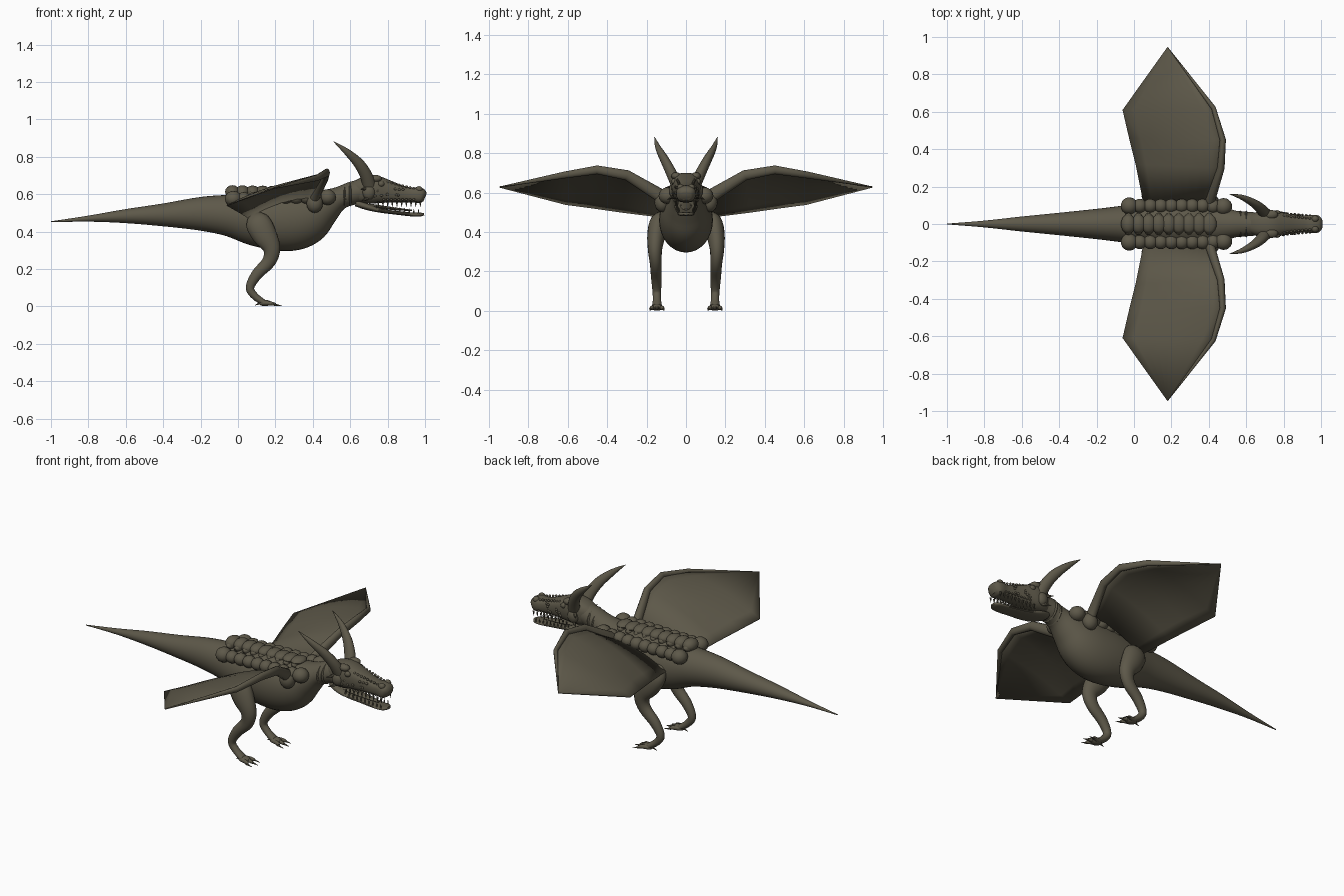
import bpy, bmesh, math, random
from mathutils import Vector, Matrix

random.seed(4)
cube = bpy.data.objects.get("Cube")
if cube:
    bpy.data.objects.remove(cube, do_unlink=True)

hide = bpy.data.materials.new("olive_hide")
hide.use_nodes = True
COLOUR = (0.11, 0.098, 0.067, 1)
hide.diffuse_color = COLOUR
hide.node_tree.nodes["Principled BSDF"].inputs["Base Color"].default_value = COLOUR


def finish(name, bm, angle=40):
    bmesh.ops.recalc_face_normals(bm, faces=bm.faces)
    mesh = bpy.data.meshes.new(name)
    bm.to_mesh(mesh)
    bm.free()
    mesh.materials.append(hide)
    ob = bpy.data.objects.new(name, mesh)
    bpy.context.collection.objects.link(ob)
    bpy.ops.object.select_all(action='DESELECT')
    ob.select_set(True)
    bpy.context.view_layer.objects.active = ob
    bpy.ops.object.shade_smooth_by_angle(angle=math.radians(angle))
    return ob


def spline(points, steps):
    """Catmull-Rom interpolation of equal-length tuples."""
    pts = [Vector(p) for p in points]
    out = []
    for i in range(len(pts) - 1):
        a, b, c, d = pts[max(i - 1, 0)], pts[i], pts[i + 1], pts[min(i + 2, len(pts) - 1)]
        for k in range(steps):
            t = k / steps
            out.append(b + (c - a) * (t / 2) + (a * 2 - b * 5 + c * 4 - d) * (t * t / 2)
                       + (b * 3 - a - c * 3 + d) * (t ** 3 / 2))
    return out + [pts[-1]]


def loft(bm, stations, sides=20, steps=4, ref=(0, 1, 0), power=1.0):
    """Skin rings through (x, y, z, radius along ref, other radius)."""
    st = spline(stations, steps) if steps > 1 else [Vector(s) for s in stations]
    centres = [Vector(s[:3]) for s in st]
    rings = []
    for i, s in enumerate(st):
        tan = (centres[min(i + 1, len(st) - 1)] - centres[max(i - 1, 0)]).normalized()
        a = Vector(ref)
        a = (a - tan * a.dot(tan)).normalized()
        b = tan.cross(a)
        ring = []
        for k in range(sides):
            u = math.tau * k / sides
            c, n = math.cos(u), math.sin(u)
            c, n = (math.copysign(abs(v) ** power, v) for v in (c, n))
            ring.append(bm.verts.new(centres[i] + a * c * max(s[3], .001) + b * n * max(s[4], .001)))
        rings.append(ring)
    for r, q in zip(rings, rings[1:]):
        for k in range(sides):
            j = (k + 1) % sides
            bm.faces.new((r[k], r[j], q[j], q[k]))
    bm.faces.new(rings[0])
    bm.faces.new(rings[-1])


def ball(bm, centre, size, segments=14):
    m = Matrix.Translation(centre) @ Matrix.Diagonal((*size, 1))
    bmesh.ops.create_uvsphere(bm, u_segments=segments, v_segments=segments // 2 + 1, radius=1, matrix=m)


def spike(bm, base, tip, r, sides=6):
    loft(bm, [(*base, r, r), (*tip, .0005, .0005)], sides, 1, (1, 0.1, 0))


# Tail, belly and neck: x, top, bottom, half width
profile = [(-1, .455, .45, .002), (-.8, .485, .453, .018), (-.6, .52, .445, .04), (-.4, .55, .428, .06),
           (-.2, .585, .405, .081), (-.05, .598, .375, .1), (.08, .61, .327, .122), (.2, .62, .3, .135),
           (.3, .625, .3, .135), (.38, .63, .34, .125), (.46, .632, .43, .1), (.54, .64, .515, .072),
           (.62, .67, .545, .064), (.7, .685, .565, .06)]
bm = bmesh.new()
loft(bm, [(x, 0, (t + b) / 2, w, (t - b) / 2) for x, t, b, w in profile], 32, 5)
finish("body", bm)

# Skin folds around the throat
bm = bmesh.new()
for x, z in ((.54, .575), (.57, .588), (.6, .6)):
    loft(bm, [(x - .012, 0, z, .058, .05), (x, 0, z, .072, .066), (x + .012, 0, z, .058, .05)], 24, 3)
finish("neck_folds", bm)

# Upper head with brow hump, slim muzzle and bulbous nose
skull = [(.62, .665, .56, .05), (.67, .69, .55, .068), (.73, .7, .55, .073), (.79, .68, .553, .062),
         (.86, .652, .556, .05), (.92, .636, .556, .045), (.96, .637, .553, .049),
         (.985, .627, .55, .045), (1, .605, .56, .028)]
bm = bmesh.new()
loft(bm, [(x, 0, (t + b) / 2, w, (t - b) / 2) for x, t, b, w in skull], 24, 4, power=.75)
finish("upper_head", bm)

# Lower jaw
jaw = [(.63, .57, .535, .04), (.69, .55, .515, .058), (.76, .525, .501, .054), (.84, .511, .491, .046),
       (.93, .502, .481, .042), (.975, .501, .481, .036), (.995, .5, .487, .016)]
bm = bmesh.new()
loft(bm, [(x, 0, (t + b) / 2, w, (t - b) / 2) for x, t, b, w in jaw], 20, 3, power=.75)
finish("lower_jaw", bm)

bm = bmesh.new()
loft(bm, [(.7, 0, .54, .03, .01), (.82, 0, .524, .026, .008), (.93, 0, .513, .012, .004)], 12)
finish("tongue", bm)

# Teeth along both jaws
bm = bmesh.new()
for s in (-1, 1):
    for i in range(10):
        x = .75 + i * .025
        y = s * (.053 - i * .0012)
        spike(bm, (x, y, .56), (x, y * .97, .532), .006)
        y = s * (.048 - i * .0016)
        z = .522 - i * .0025
        spike(bm, (x - .01, y, z - .004), (x - .01, y, z + .02), .005)
finish("teeth", bm)

# Brows, eyes, nostrils, cheeks and small scales on the head
bm = bmesh.new()
for s in (-1, 1):
    ball(bm, (.735, s * .05, .683), (.035, .025, .02))
    ball(bm, (.765, s * .06, .655), (.018, .014, .016))
    ball(bm, (.7, s * .062, .61), (.035, .025, .04))
    ball(bm, (.968, s * .027, .625), (.02, .018, .018))
    spike(bm, (.69, s * .06, .63), (.655, s * .105, .625), .014)
    spike(bm, (.7, s * .06, .58), (.66, s * .095, .565), .012)
    for i in range(9):
        x = .78 + i * .02
        ball(bm, (x, s * (.045 - i * .0018), .668 - i * .0046), (.008, .007, .007), 8)
        ball(bm, (x, s * (.061 - i * .0018), .572), (.007, .005, .006), 8)
    for i in range(12):
        x = random.uniform(.68, .9)
        ball(bm, (x, s * (.068 - max(x - .74, 0) * .14), random.uniform(.585, .635)), (.008, .006, .007), 8)
finish("head_scales", bm)

# Rows of armour lumps down the back
bm = bmesh.new()
for i in range(9):
    x = -.03 + i * .054
    ball(bm, (x, 0, .612 + i * .001), (.04, .052, .036 - i * .0018))
    ball(bm, (x, 0, .604), (.03, .06, .028))
for s in (-1, 1):
    for i in range(10):
        r = .046 if i in (0, 9) else .038
        ball(bm, (-.025 + i * .056, s * (.097 - max(i - 7, 0) * .002), .575 + i * .001), (r, r, r * .92))
finish("back_lumps", bm)

# Wing outline: front edge and matching rear edge, root to tip
front = [(.41, .13, .585), (.465, .3, .688), (.475, .45, .715), (.425, .62, .688), (.18, .945, .628)]
rear = [(.05, .12, .475), (.01, .32, .5), (-.025, .46, .52), (-.06, .61, .54), (.178, .943, .627)]

for s, side in ((1, "left"), (-1, "right")):
    def flip(points):
        return [(p[0], s * p[1], *p[2:]) for p in points]

    # Membrane with a gentle arch
    bm = bmesh.new()
    grid = []
    for i, (f, r) in enumerate(zip(flip(front), flip(rear))):
        row = []
        for k in range(9):
            t = k / 8
            p = Vector(f).lerp(Vector(r), t)
            p.z += .025 * math.sin(math.pi * t) * (1 if i < 4 else 0)
            row.append(bm.verts.new(p))
        grid.append(row)
    for a, b in zip(grid, grid[1:]):
        for k in range(8):
            bm.faces.new((a[k], a[k + 1], b[k + 1], b[k]))
    ob = finish(side + "_wing_membrane", bm, 30)
    mod = ob.modifiers.new("thickness", 'SOLIDIFY')
    mod.thickness = .006
    mod.offset = 0

    # Arm along the front edge
    bm = bmesh.new()
    radii = (.034, .026, .022, .017, .002)
    arm = [(.4, .09, .53, .04, .04)] + [(*p, r * .75, r) for p, r in zip(front, radii)]
    loft(bm, flip(arm), 12, 1, (1, 0, 0))
    ball(bm, (.41, s * .12, .55), (.045, .04, .05))
    finish(side + "_wing_arm", bm)

    # Horn sweeping back and outward
    bm = bmesh.new()
    loft(bm, flip([(.705, .045, .635, .03, .036), (.685, .075, .7, .027, .033), (.645, .108, .765, .022, .028),
                   (.58, .142, .828, .014, .017), (.51, .16, .882, .001, .001)]), 16)
    finish(side + "_horn", bm)

    # Leg: thigh, knee, backward shin and ankle
    bm = bmesh.new()
    loft(bm, flip([(.085, .1, .49, .02, .03), (.105, .135, .45, .045, .066), (.14, .15, .385, .046, .067),
                   (.18, .157, .31, .036, .047), (.165, .153, .24, .03, .037), (.1, .15, .17, .027, .03),
                   (.064, .148, .1, .022, .023), (.09, .147, .055, .021, .02), (.135, .147, .022, .026, .017)]), 18)
    ball(bm, (.145, s * .147, .018), (.035, .03, .017))
    finish(side + "_leg", bm)

    # Toes and claws
    bm = bmesh.new()
    for d in (-1, 0, 1):
        y = .147 + d * .018
        tip = .147 + d * .033
        reach = .2 - abs(d) * .012
        loft(bm, flip([(.14, y, .018, .011, .012), (.175, (y + tip) / 2, .016, .01, .011),
                       (reach, tip, .01, .007, .008)]), 10, 3)
        spike(bm, (reach - .008, s * tip, .011), (reach + .034, s * (tip + d * .004), .003), .007)
    spike(bm, (.125, s * .147, .02), (.09, s * .147, .006), .009)
    finish(side + "_toes", bm)
